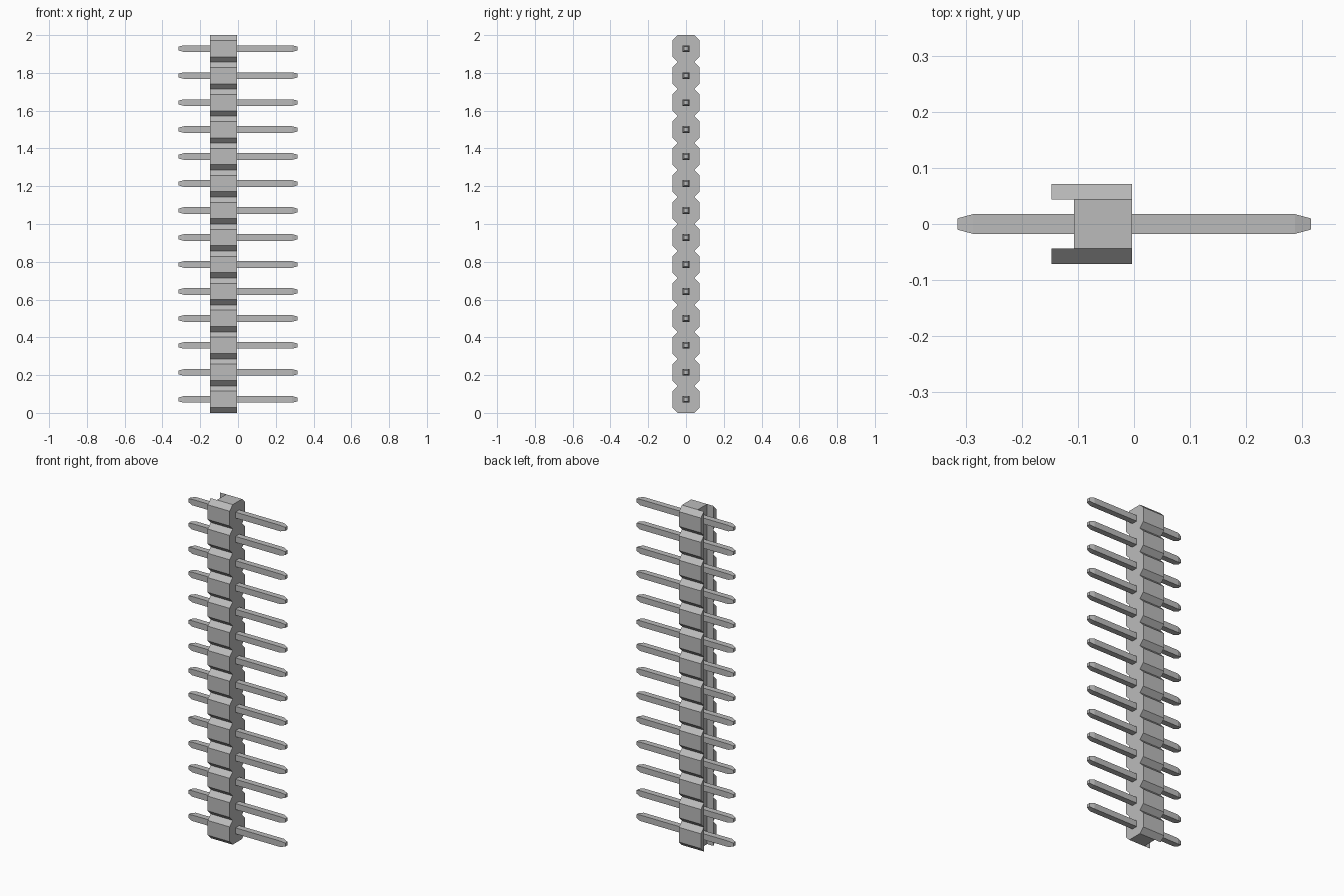
import bpy
import bmesh

if "Cube" in bpy.data.objects:
    bpy.data.objects.remove(bpy.data.objects["Cube"], do_unlink=True)

COUNT = 14
PITCH = 2 / COUNT
CHAMFER = 0.028
HALF = PITCH / 2                 # widest half depth of the housing
NECK = HALF - CHAMFER            # half depth at the notches
RAIL_X, FLOOR_X, FACE_X = -0.147, -0.107, -0.004
PIN_R, TIP_R = 0.0175, 0.01
PIN_END, TAPER_X = 0.315, 0.287

grey = bpy.data.materials.new("plain grey")
grey.use_nodes = True
grey.diffuse_color = (0.5, 0.5, 0.5, 1)
grey.node_tree.nodes["Principled BSDF"].inputs["Base Color"].default_value = (0.5, 0.5, 0.5, 1)


def finish(bm, name):
    bmesh.ops.recalc_face_normals(bm, faces=bm.faces)
    mesh = bpy.data.meshes.new(name)
    bm.to_mesh(mesh)
    bm.free()
    mesh.materials.append(grey)
    obj = bpy.data.objects.new(name, mesh)
    bpy.context.collection.objects.link(obj)
    return obj


def extrude_x(bm, faces, distance):
    result = bmesh.ops.extrude_face_region(bm, geom=faces)
    verts = [g for g in result["geom"] if isinstance(g, bmesh.types.BMVert)]
    bmesh.ops.translate(bm, verts=verts, vec=(distance, 0, 0))


# Notched housing: a sheet of eight-sided cells, each split into centre and two rails
bm = bmesh.new()
rails = []
for i in range(COUNT):
    low, high = i * PITCH, (i + 1) * PITCH
    centre = [(-NECK, low), (NECK, low), (NECK, high), (-NECK, high)]
    bm.faces.new([bm.verts.new((FLOOR_X, y, z)) for y, z in centre])
    for side in (-1, 1):
        rail = [(NECK, low), (HALF, low + CHAMFER), (HALF, high - CHAMFER), (NECK, high)]
        rails.append(bm.faces.new([bm.verts.new((FLOOR_X, side * y, z)) for y, z in rail]))
bmesh.ops.remove_doubles(bm, verts=bm.verts, dist=1e-5)
bmesh.ops.recalc_face_normals(bm, faces=bm.faces)

# Thicken the sheet into the solid core
extrude_x(bm, list(bm.faces), FACE_X - FLOOR_X)

# Raise the rails on both sides of the open channel
rails = [f for f in bm.faces
         if all(abs(v.co.x - FLOOR_X) < 1e-4 for v in f.verts)
         and abs(f.calc_center_median().y) > NECK]
extrude_x(bm, rails, RAIL_X - FLOOR_X)
finish(bm, "housing")

# Square pins with tapered tips
sections = [(-PIN_END, TIP_R), (-TAPER_X, PIN_R), (TAPER_X, PIN_R), (PIN_END, TIP_R)]
for i in range(COUNT):
    bm = bmesh.new()
    rings = [[bm.verts.new((x, a * r, b * r)) for a, b in ((-1, -1), (1, -1), (1, 1), (-1, 1))]
             for x, r in sections]
    for first, second in zip(rings, rings[1:]):
        for k in range(4):
            n = (k + 1) % 4
            bm.faces.new((first[k], first[n], second[n], second[k]))
    bm.faces.new(rings[0])
    bm.faces.new(rings[-1])
    pin = finish(bm, f"pin_{i + 1}")
    pin.location.z = (i + 0.5) * PITCH
